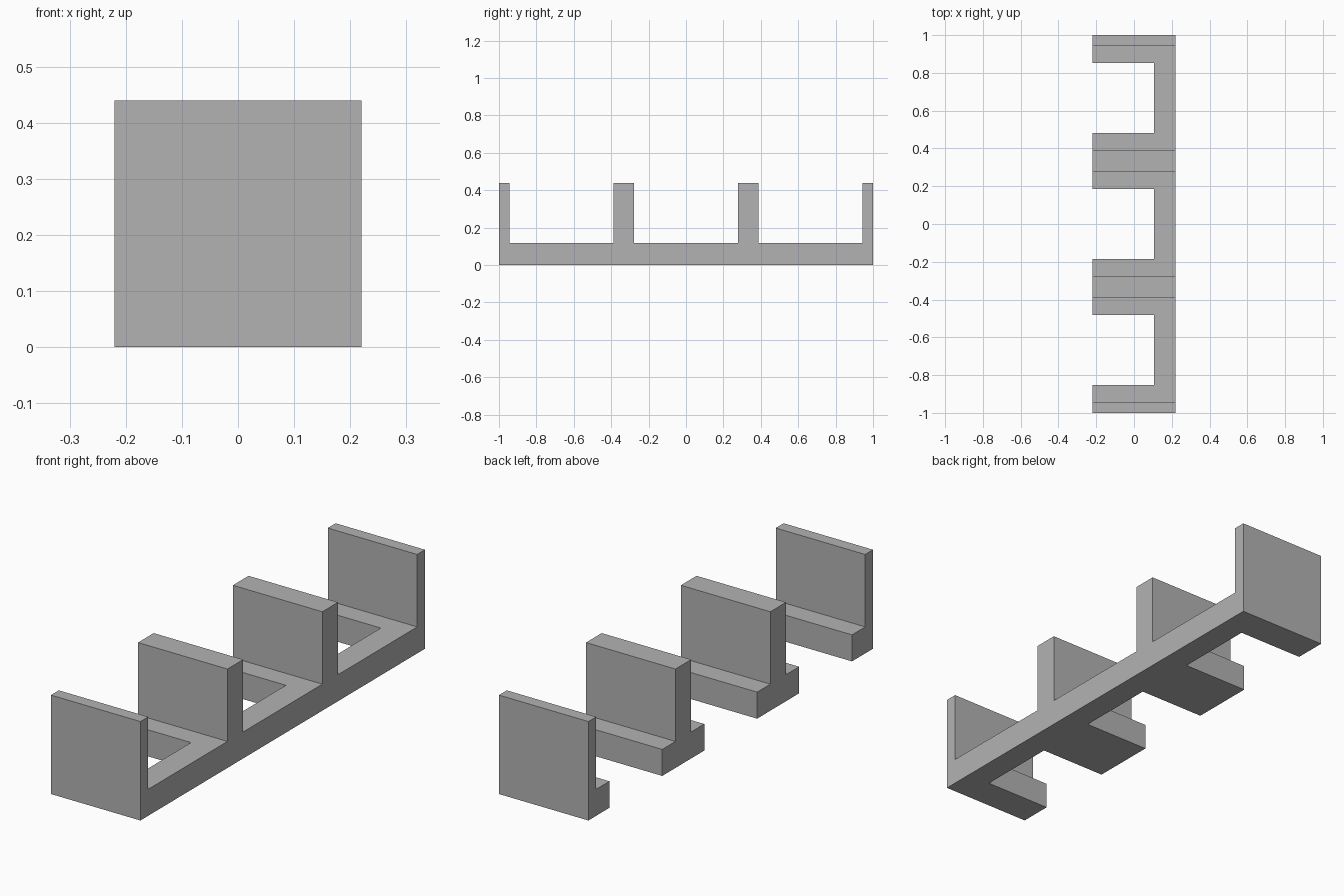
import bpy
import bmesh

cube = bpy.data.objects.get("Cube")
if cube:
    bpy.data.objects.remove(cube, do_unlink=True)

HALF_W, HEIGHT, BASE = 0.22, 0.44, 0.118
PITCH = 2 / 3          # distance between neighbouring dividers
HALF_WALL = 0.055      # half thickness of a divider
SPINE_X = 0.106        # inner face of the long rail
NOTCH = 0.371          # width of each floor opening

grey = bpy.data.materials.new("light grey")
grey.use_nodes = True
colour = (0.45, 0.45, 0.45, 1)
grey.diffuse_color = colour
grey.node_tree.nodes["Principled BSDF"].inputs["Base Color"].default_value = colour


def add_object(name, bm):
    bmesh.ops.recalc_face_normals(bm, faces=bm.faces)
    mesh = bpy.data.meshes.new(name)
    bm.to_mesh(mesh)
    bm.free()
    mesh.materials.append(grey)
    obj = bpy.data.objects.new(name, mesh)
    bpy.context.collection.objects.link(obj)
    return obj


def prism(name, outline, x0, x1):
    """Extrude a (y, z) outline from x0 to x1."""
    bm = bmesh.new()
    face = bm.faces.new([bm.verts.new((x0, y, z)) for y, z in outline])
    ext = bmesh.ops.extrude_face_region(bm, geom=[face])
    verts = [g for g in ext["geom"] if isinstance(g, bmesh.types.BMVert)]
    bmesh.ops.translate(bm, vec=(x1 - x0, 0, 0), verts=verts)
    return add_object(name, bm)


# Comb outline: flat base with four upright dividers and three bays
bays = [-PITCH, 0, PITCH]
half_bay = PITCH / 2 - HALF_WALL
outline = [(-1, 0), (-1, HEIGHT)]
for y in bays:
    a, b = y - half_bay, y + half_bay
    outline += [(a, HEIGHT), (a, BASE), (b, BASE), (b, HEIGHT)]
outline += [(1, HEIGHT), (1, 0)]
rack = prism("divider_rack", outline, -HALF_W, HALF_W)

# Floor openings, open on the side away from the rail
for y in bays:
    a, b = y - NOTCH / 2, y + NOTCH / 2
    cutter = prism("floor_cutter",
                   [(a, -0.1), (a, 0.3), (b, 0.3), (b, -0.1)], -0.4, SPINE_X)
    cutter.hide_render = True
    cut = rack.modifiers.new("floor opening", "BOOLEAN")
    cut.operation = "DIFFERENCE"
    cut.solver = "EXACT"
    cut.object = cutter
    bpy.context.view_layer.objects.active = rack
    bpy.ops.object.modifier_apply(modifier=cut.name)
    bpy.data.objects.remove(cutter, do_unlink=True)
